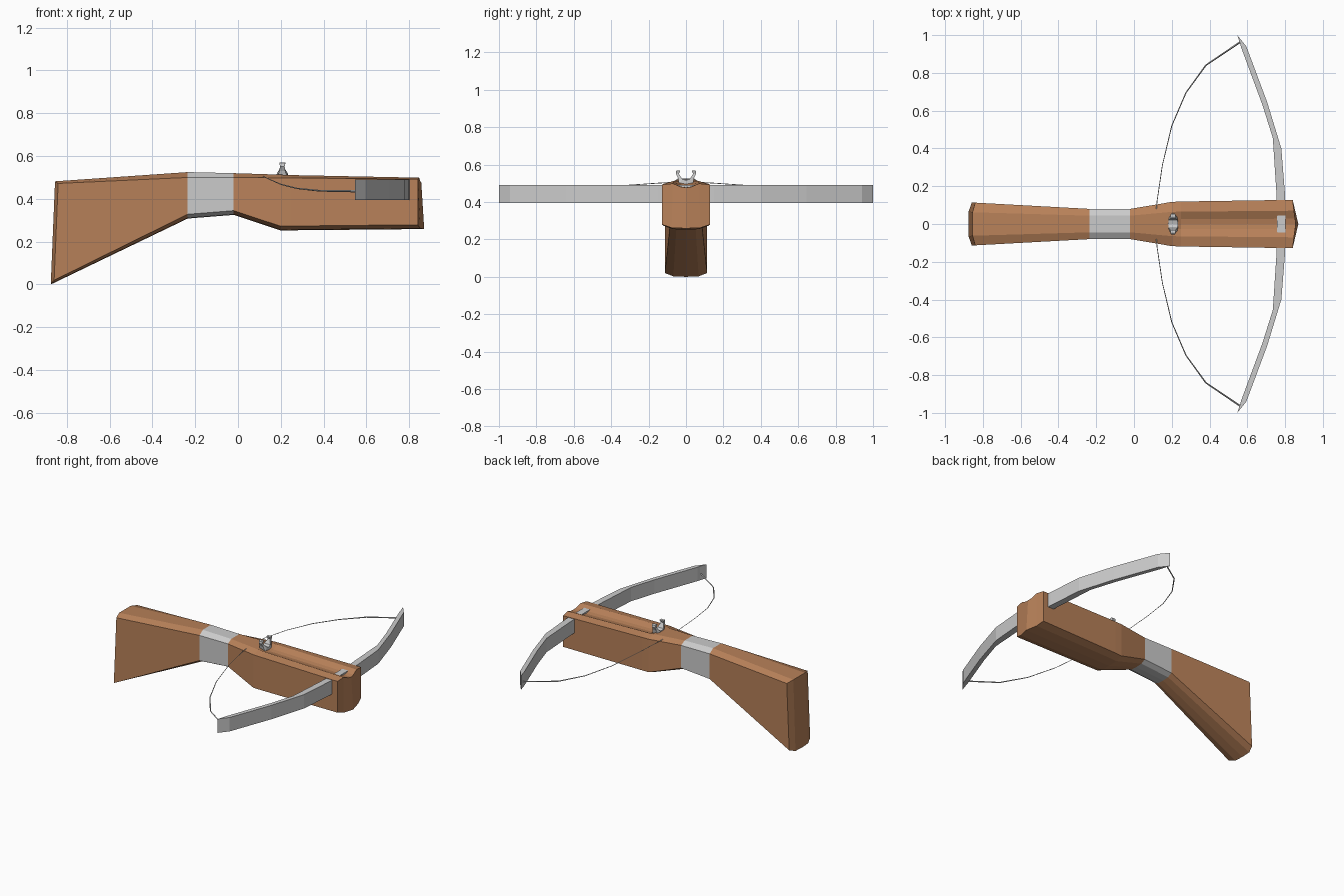
import bpy, bmesh
from mathutils import Vector

if "Cube" in bpy.data.objects:
    bpy.data.objects.remove(bpy.data.objects["Cube"])

wood = bpy.data.materials.new("wood")
wood.diffuse_color = (0.48, 0.22, 0.10, 1)
wood.use_nodes = True
wood.node_tree.nodes["Principled BSDF"].inputs["Base Color"].default_value = wood.diffuse_color


def finish(name, bm, mat=None):
    bmesh.ops.remove_doubles(bm, verts=bm.verts, dist=1e-5)
    bmesh.ops.recalc_face_normals(bm, faces=bm.faces)
    me = bpy.data.meshes.new(name)
    bm.to_mesh(me)
    bm.free()
    ob = bpy.data.objects.new(name, me)
    bpy.context.collection.objects.link(ob)
    if mat:
        me.materials.append(mat)
    return ob


def half_ring(x, w, zb, zs, zt, groove=0.0, bulge=None):
    """Half cross-section from bottom centre round to top centre."""
    pts = [(0, zb), (0.6 * w, zb + 0.003), (w, zb + 0.02), (w, zs),
           (0.55 * w, zt), (0.22 * w, zt - 0.8 * groove), (0, zt - groove)]
    out = []
    for y, z in pts:
        dx = bulge(y / w, (z - zb) / (zt - zb)) if bulge else 0
        out.append(Vector((x + dx, y, z)))
    return out


def body(name, stations, mat=None):
    """Mirrored loft through half cross-sections, capped at both ends."""
    bm = bmesh.new()
    rings = [half_ring(*s) for s in stations]
    for side in (1, -1):
        rows = [[bm.verts.new((p.x, p.y * side, p.z)) for p in r] for r in rings]
        for a, b in zip(rows, rows[1:]):
            for i in range(len(a) - 1):
                bm.faces.new((a[i], a[i + 1], b[i + 1], b[i]))
        for r in (rows[0], rows[-1]):
            bm.faces.new(r[1:5])
            bm.faces.new((r[0], r[1], r[4], r[5], r[6]))
    return finish(name, bm, mat)


def loft(name, rings):
    """Closed tube through equal-sized rings."""
    bm = bmesh.new()
    rows = [[bm.verts.new(p) for p in r] for r in rings]
    n = len(rows[0])
    for a, b in zip(rows, rows[1:]):
        for i in range(n):
            j = (i + 1) % n
            bm.faces.new((a[i], a[j], b[j], b[i]))
    bm.faces.new(rows[0])
    bm.faces.new(rows[-1])
    return finish(name, bm)


def mirrored(half):
    """Complete a centre-to-tip list of (x, y, ...) across y = 0."""
    return [(p[0], -p[1], *p[2:]) for p in reversed(half[1:])] + half


# Wooden shoulder stock, grey grip band and wooden fore-end
grip_back = (-0.235, 0.08, 0.308, 0.50, 0.525)
grip_front = (-0.02, 0.08, 0.325, 0.50, 0.52)
body("shoulder_stock", [
    (-0.86, 0.113, 0.0, 0.472, 0.482, 0, lambda u, v: 0.02 * v - (0.015 if u < 0.7 else 0)),
    grip_back], wood)
body("grip_band", [grip_back, grip_front])
body("fore_end", [
    grip_front,
    (0.20, 0.117, 0.252, 0.498, 0.513),
    (0.25, 0.119, 0.253, 0.498, 0.511, 0.022),
    (0.84, 0.128, 0.259, 0.492, 0.499, 0.022,
     lambda u, v: (1 - u) * (0.03 - 0.015 * v))], wood)

# Curved bow limbs: (outer x, outer y, inner x, inner y)
limb = [(0.802, 0.0, 0.757, 0.0), (0.80, 0.15, 0.755, 0.15), (0.78, 0.40, 0.735, 0.455),
        (0.705, 0.645, 0.68, 0.63), (0.595, 0.94, 0.567, 0.935), (0.547, 1.0, 0.562, 0.955)]
bow = [(a, -b, c, -d) for a, b, c, d in reversed(limb[1:])] + limb
loft("bow", [[(a, b, 0.395), (a, b, 0.49), (c, d, 0.49), (c, d, 0.395)]
             for a, b, c, d in bow])

# Bowstring, thin in the middle and thicker at the tips
string = mirrored([(0.112, 0, 0.507, 0.002), (0.122, 0.12, 0.503, 0.002),
                   (0.15, 0.31, 0.49, 0.002), (0.20, 0.52, 0.468, 0.0025),
                   (0.275, 0.695, 0.449, 0.003), (0.38, 0.84, 0.438, 0.004),
                   (0.565, 0.965, 0.435, 0.005)])
rings = []
for i, (x, y, z, r) in enumerate(string):
    p = string[max(i - 1, 0)]
    q = string[min(i + 1, len(string) - 1)]
    t = Vector((q[0] - p[0], q[1] - p[1], 0)).normalized()
    n = Vector((t.y, -t.x, 0)) * r
    u = Vector((0, 0, r))
    c = Vector((x, y, z))
    rings.append([c + n, c + u, c - n, c - u])
loft("bowstring", rings)

# Two-pronged string catch: (y outer, z outer, y inner, z inner, half depth)
prong = [(0.0, 0.485, 0.0, 0.517, 0.026), (0.035, 0.492, 0.02, 0.522, 0.024),
         (0.044, 0.53, 0.03, 0.537, 0.014), (0.055, 0.552, 0.038, 0.552, 0.010),
         (0.052, 0.567, 0.032, 0.563, 0.014), (0.046, 0.570, 0.032, 0.568, 0.014)]
catch = [(-a, b, -c, d, h) for a, b, c, d, h in reversed(prong[1:])] + prong
loft("string_catch", [[(0.207 - h, a, b), (0.207 + h, a, b), (0.207 + h, c, d), (0.207 - h, c, d)]
                      for a, b, c, d, h in catch])
